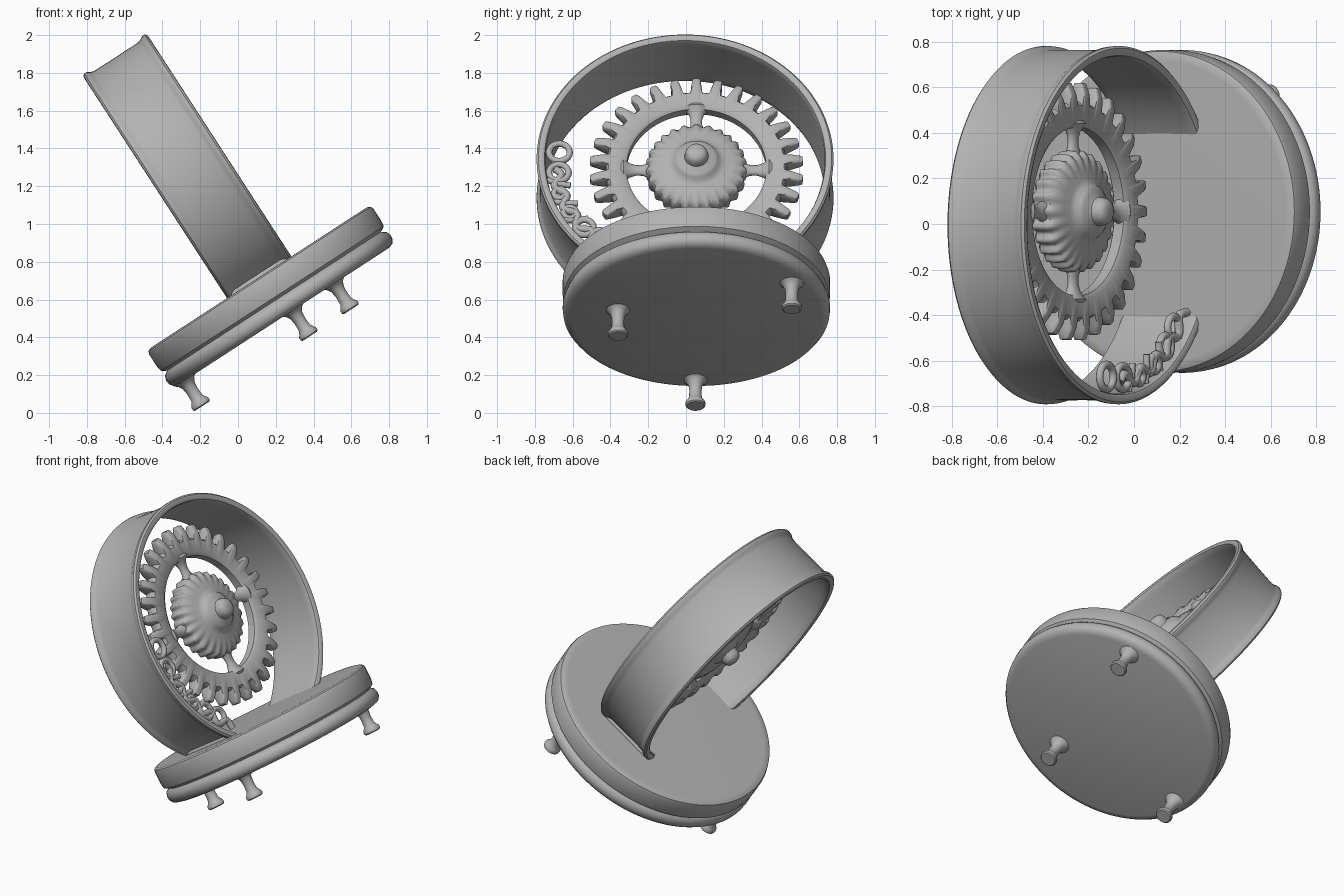
import bpy, bmesh, math
from mathutils import Matrix, Vector

if "Cube" in bpy.data.objects:
    bpy.data.objects.remove(bpy.data.objects["Cube"], do_unlink=True)

grey = bpy.data.materials.new("plain grey")
grey.use_nodes = True
colour = (0.45, 0.45, 0.45, 1)
grey.diffuse_color = colour
grey.node_tree.nodes["Principled BSDF"].inputs["Base Color"].default_value = colour

# The whole model leans; parts are placed in the leaning frame
LEAN = Matrix.Rotation(math.radians(-33), 4, 'Y')
SIDEWAYS = Matrix.Rotation(math.radians(90), 4, 'Y')
BASE_U, BASE_Y = 0.482, 0.055


def place(u, y, n):
    return LEAN @ Matrix.Translation((u, y, n))


def lathe(name, profile, matrix, steps=96, closed=False, teeth=None):
    """Spin (radius, height) points about z; teeth(angle, index) adds to the radius."""
    bm = bmesh.new()
    rings = []
    for r, h in profile:
        ring = []
        for s in range(steps):
            a = math.tau * s / steps
            rr = r + (teeth(a, len(rings)) if teeth else 0)
            ring.append(bm.verts.new((rr * math.cos(a), rr * math.sin(a), h)))
        rings.append(ring)
    pairs = list(zip(rings, rings[1:]))
    if closed:
        pairs.append((rings[-1], rings[0]))
    else:
        bm.faces.new(rings[0])
        bm.faces.new(rings[-1])
    for a, b in pairs:
        for s in range(steps):
            t = (s + 1) % steps
            bm.faces.new((a[s], a[t], b[t], b[s]))
    bmesh.ops.recalc_face_normals(bm, faces=bm.faces)
    bm.transform(matrix)
    mesh = bpy.data.meshes.new(name)
    bm.to_mesh(mesh)
    bm.free()
    mesh.shade_smooth()
    mesh.set_sharp_from_angle(angle=math.radians(40))
    mesh.materials.append(grey)
    obj = bpy.data.objects.new(name, mesh)
    bpy.context.collection.objects.link(obj)
    return obj


def tube(name, points, radius, matrix, cyclic=False):
    """Round rod through a list of points."""
    curve = bpy.data.curves.new(name, 'CURVE')
    curve.dimensions = '3D'
    curve.bevel_depth = radius
    curve.bevel_resolution = 3
    curve.use_fill_caps = True
    spline = curve.splines.new('POLY')
    spline.points.add(len(points) - 1)
    for p, co in zip(spline.points, points):
        p.co = (*co, 1)
    spline.use_cyclic_u = cyclic
    spline.use_smooth = True
    curve.materials.append(grey)
    obj = bpy.data.objects.new(name, curve)
    obj.matrix_world = matrix
    bpy.context.collection.objects.link(obj)


# Round base: thin lower plate, groove, thicker upper plate
base = [(0.66, 0.297), (0.69, 0.305), (0.705, 0.325), (0.708, 0.35), (0.7, 0.375),
        (0.685, 0.385), (0.675, 0.392), (0.69, 0.4), (0.703, 0.408), (0.708, 0.44),
        (0.708, 0.515), (0.702, 0.532), (0.685, 0.54), (0.66, 0.541)]
lathe("base", base, place(BASE_U, BASE_Y, 0), 128)

# Three flared feet
foot = [(0.045, 0.133), (0.052, 0.139), (0.053, 0.155), (0.044, 0.168), (0.034, 0.185),
        (0.032, 0.23), (0.037, 0.265), (0.05, 0.287), (0.07, 0.303)]
for name, u, y in (("foot_low", -0.14, 0.05), ("foot_right", 0.54, -0.36),
                   ("foot_left", 0.80, 0.56)):
    lathe(name, foot, place(u, y, 0), 24)

# Open hoop with a rolled rim at each end
outer = [(0.768, 0.0), (0.769, 0.14), (0.776, 0.16), (0.785, 0.175), (0.786, 0.19),
         (0.776, 0.201), (0.757, 0.203), (0.744, 0.196), (0.739, 0.18), (0.74, 0.15),
         (0.742, 0.0)]
hoop = outer + [(r, -h) for r, h in reversed(outer[1:-1])]
HOOP = place(0.485, -0.005, 1.164) @ SIDEWAYS
lathe("hoop", hoop, HOOP, 128, closed=True)

# Fillet lines where the hoop meets the base
chord = math.sqrt(0.77 ** 2 - 0.62 ** 2)
for side in (-1, 1):
    tube("hoop_weld", [(-0.19, side * chord, 0), (0.19, side * chord, 0)], 0.025,
         place(0.485, -0.005, 0.54))

# Large toothed wheel
GEAR = place(0.475, 0.055, 1.222) @ SIDEWAYS
TEETH = 30


def gear_teeth(a, i):
    wave = min(1, max(0, 0.45 + 1.1 * math.cos(TEETH * a)))
    return wave * (0, 0, 0.06, 0.088, 0.088, 0.06, 0, 0)[i]


wheel = [(0.37, -0.025), (0.39, -0.04), (0.465, -0.038), (0.478, -0.02),
         (0.478, 0.02), (0.465, 0.038), (0.39, 0.04), (0.37, 0.025)]
lathe("gear_wheel", wheel, GEAR, TEETH * 16, closed=True, teeth=gear_teeth)

# Spokes, flared at both ends
spoke = [(0.06, 0.2), (0.045, 0.25), (0.031, 0.285), (0.03, 0.32), (0.042, 0.355),
         (0.072, 0.385), (0.06, 0.4)]
for k in range(4):
    turn = Matrix.Rotation(k * math.pi / 2, 4, 'Z')
    flat = Matrix.Diagonal((0.7, 1, 1, 1))
    lathe("spoke", spoke, GEAR @ turn @ SIDEWAYS @ flat, 20)


# Hub with a ribbed edge, domed front and round knobs
def hub_ribs(a, i):
    rib = 0.5 + 0.5 * math.cos(26 * a + 0.8 * math.sin(3 * a))
    return 0.018 * rib if 2 <= i <= 6 else 0


hub = [(0.1, -0.075), (0.2, -0.07), (0.225, -0.06), (0.246, -0.045), (0.252, 0.0),
       (0.248, 0.04), (0.225, 0.06), (0.19, 0.074), (0.15, 0.082), (0.125, 0.092),
       (0.115, 0.11), (0.1, 0.122), (0.075, 0.128), (0.063, 0.136), (0.06, 0.16),
       (0.052, 0.18), (0.036, 0.19), (0.015, 0.194)]
lathe("hub", hub, GEAR, 26 * 10, teeth=hub_ribs)
back_knob = [(0.02, -0.16), (0.045, -0.15), (0.056, -0.13), (0.06, -0.1), (0.09, -0.085),
             (0.11, -0.07)]
lathe("back_knob", back_knob, GEAR, 40)


# Filigree along the inside of the hoop's front rim
def on_hoop(r, degrees, h=0.165):
    a = math.radians(degrees)
    return Vector((r * math.cos(a), r * math.sin(a), h))


for degrees, r, size in ((-95, 0.668, 0.055), (-84, 0.672, 0.052), (-73, 0.695, 0.03),
                         (-62, 0.69, 0.034), (-52, 0.675, 0.048), (-43, 0.66, 0.05)):
    centre = on_hoop(r, degrees)
    loop = [centre + Vector((size * math.cos(t * math.tau / 20),
                             size * math.sin(t * math.tau / 20), 0)) for t in range(20)]
    tube("filigree_loop", loop, 0.017, HOOP, cyclic=True)
strand = [on_hoop(0.685 + 0.025 * math.sin(d * 0.55), d) for d in range(-86, -32)]
tube("filigree_strand", strand, 0.02, HOOP)
for degrees in (-78, -67, -57):
    tube("filigree_leaf", [on_hoop(0.74, degrees - 3), on_hoop(0.68, degrees),
                           on_hoop(0.625, degrees + 2)], 0.016, HOOP)
